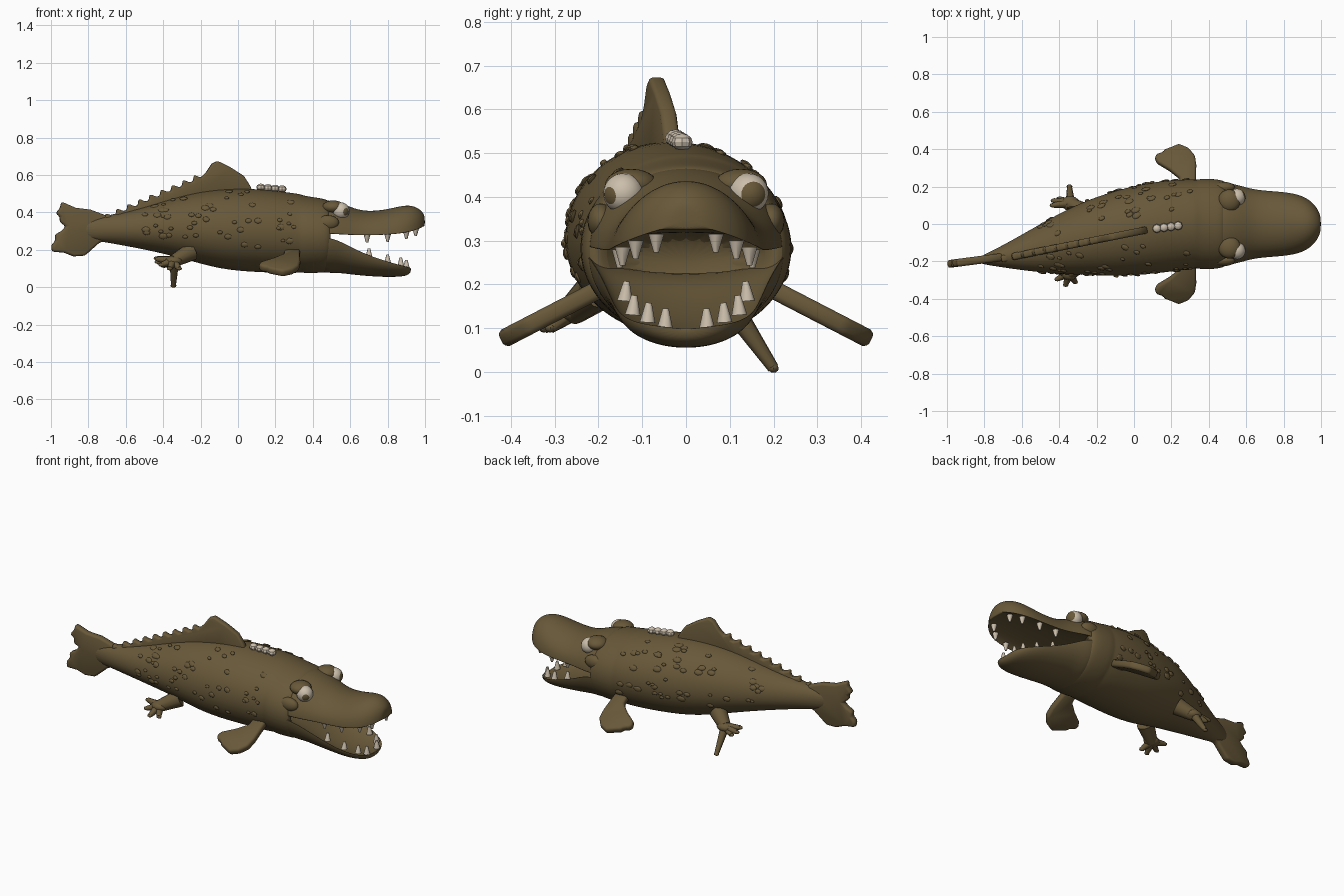
import bpy, bmesh, math, random
from mathutils import Vector, Matrix

if "Cube" in bpy.data.objects:
    bpy.data.objects.remove(bpy.data.objects["Cube"], do_unlink=True)
random.seed(4)


def material(name, rgb):
    m = bpy.data.materials.new(name)
    m.use_nodes = True
    m.diffuse_color = (*rgb, 1)
    bsdf = m.node_tree.nodes["Principled BSDF"]
    bsdf.inputs["Base Color"].default_value = (*rgb, 1)
    bsdf.inputs["Roughness"].default_value = 0.8
    return m


BROWN = material("olive_brown", (0.138, 0.098, 0.041))
IVORY = material("ivory", (0.60, 0.52, 0.41))


def finish(name, bm, mat, angle=50):
    bmesh.ops.recalc_face_normals(bm, faces=bm.faces)
    mesh = bpy.data.meshes.new(name)
    bm.to_mesh(mesh)
    bm.free()
    ob = bpy.data.objects.new(name, mesh)
    bpy.context.collection.objects.link(ob)
    mesh.materials.append(mat)
    bpy.ops.object.select_all(action="DESELECT")
    ob.select_set(True)
    bpy.context.view_layer.objects.active = ob
    bpy.ops.object.shade_smooth_by_angle(angle=math.radians(angle))
    return ob


def loft(name, stations, seg=24):
    """Stations: x, centre y, half width, edge z, height above edge, depth below edge."""
    bm = bmesh.new()
    rings = []
    for x, cy, w, e, up, down in stations:
        ring = []
        for i in range(seg):
            t = 2 * math.pi * i / seg
            s = math.sin(t)
            ring.append(bm.verts.new((x, cy + w * math.cos(t), e + s * (up if s > 0 else down))))
        rings.append(ring)
    for a, b in zip(rings, rings[1:]):
        for i in range(seg):
            j = (i + 1) % seg
            bm.faces.new((a[i], a[j], b[j], b[i]))
    bm.faces.new(rings[0])
    bm.faces.new(rings[-1])
    ob = finish(name, bm, BROWN)
    sub = ob.modifiers.new("smooth", "SUBSURF")
    sub.levels = sub.render_levels = 2
    return ob


def plate(name, pts, origin, u, v, thick):
    """Flat outline given thickness and softened edges."""
    o, u, v = Vector(origin), Vector(u), Vector(v)
    bm = bmesh.new()
    bm.faces.new([bm.verts.new(o + u * a + v * b) for a, b in pts])
    ob = finish(name, bm, BROWN)
    sol = ob.modifiers.new("thickness", "SOLIDIFY")
    sol.thickness, sol.offset = thick, 0
    bev = ob.modifiers.new("round", "BEVEL")
    bev.width, bev.segments = thick * 0.3, 2
    return ob


def turn(direction):
    return direction.to_track_quat("Z", "Y").to_matrix().to_4x4()


def cone(bm, a, b, r1, r2, seg=8):
    a, b = Vector(a), Vector(b)
    bmesh.ops.create_cone(bm, cap_ends=True, segments=seg, radius1=r1, radius2=r2,
                          depth=(b - a).length, matrix=Matrix.Translation((a + b) / 2) @ turn(b - a))


def ball(bm, loc, size, rot=Matrix(), seg=12):
    bmesh.ops.create_uvsphere(bm, u_segments=seg, v_segments=seg // 2 + 2, radius=1,
                              matrix=Matrix.Translation(loc) @ rot @ Matrix.Diagonal((*size, 1)))


# Body with a gill step and a hollow throat
BODY = [(-.84, -.195, .015, .31, .04, .05), (-.72, -.178, .052, .31, .07, .068),
        (-.5, -.13, .132, .31, .118, .108), (-.3, -.08, .192, .31, .188, .155),
        (-.1, -.05, .232, .30, .23, .207), (.1, -.02, .25, .30, .23, .222),
        (.3, 0, .243, .29, .215, .218), (.335, 0, .237, .29, .209, .212),
        (.355, 0, .245, .285, .205, .212), (.45, 0, .243, .28, .197, .205)]
loft("body", BODY + [(.50, 0, .226, .277, .188, .195), (.495, 0, .185, .275, .06, .13),
                     (.40, 0, .13, .26, .05, .08)])

# Jaws
loft("upper_jaw", [(.40, 0, .225, .285, .19, -.03), (.5, 0, .226, .279, .187, -.04),
                   (.58, 0, .203, .273, .168, -.055), (.66, 0, .182, .270, .136, -.06),
                   (.78, 0, .175, .272, .14, -.06), (.87, 0, .163, .280, .157, -.055),
                   (.93, 0, .137, .293, .147, -.04), (.97, 0, .10, .31, .11, -.02),
                   (.992, 0, .06, .325, .07, .0), (.999, 0, .03, .34, .035, .015)])
loft("lower_jaw", [(.40, 0, .23, .277, -.04, .2), (.5, 0, .227, .272, -.06, .197),
                   (.55, 0, .21, .252, -.075, .178), (.62, 0, .19, .215, -.075, .15),
                   (.7, 0, .174, .178, -.07, .12), (.8, 0, .157, .142, -.055, .089),
                   (.87, 0, .13, .122, -.035, .066), (.91, 0, .09, .11, -.015, .047),
                   (.925, 0, .045, .103, .0, .02)])

# Teeth and pale back scutes
bm = bmesh.new()
for s in (-1, 1):
    for x, y, z in ((.95, .068, .315), (.90, .115, .30), (.80, .145, .285), (.69, .152, .28)):
        cone(bm, (x, s * y, z), (x, s * y, z - .042), .018, .006)
    for x, y, z in ((.9, .048, .10), (.87, .088, .113), (.8, .122, .13), (.7, .14, .162)):
        cone(bm, (x, s * y, z), (x, s * y * .97, z + .045), .018, .007)
finish("teeth", bm, IVORY)
bm = bmesh.new()
for i in range(4):
    ball(bm, (.122 + i * .038, -.024 + .005 * i, .534 - .003 * i), (.024, .024, .02), seg=8)
finish("back_scutes", bm, IVORY, 30)

# Eyes with brown pupils, under low brows
eyes = {"left": (1, Vector((.95, .3, -.05)), .74), "right": (-1, Vector((.66, -.74, -.12)), .88)}
for side, (s, look, edge) in eyes.items():
    look.normalize()
    bm = bmesh.new()
    ball(bm, (.55, s * .143, .408), (.046, .046, .046), turn(look), 24)
    eye = finish(side + "_eye", bm, IVORY)
    eye.data.materials.append(BROWN)
    for f in eye.data.polygons:
        f.material_index = int(f.normal.dot(look) > edge)
    bm = bmesh.new()
    ball(bm, (.51, s * .125, .428), (.06, .06, .036), seg=20)
    ball(bm, (.48, s * .195, .345), (.06, .03, .04), seg=20)
    finish(side + "_brow", bm, BROWN)

# Dorsal fin running into a saw-toothed ridge
ridge = [(.08, .50), (.065, .54), (.03, .595), (-.04, .64), (-.11, .675), (-.14, .66), (-.17, .615)]
for i in range(9):
    x = -.20 - i * .059
    tip = .60 - i * .0255
    ridge += [(x, tip - .015), (x - .035, tip), (x - .04, tip - .035)]
ridge += [(-.74, .33), (-.5, .36), (-.3, .43), (-.1, .48)]
plate("dorsal_ridge", ridge, (0, -.045, 0), (1, .2, 0), (0, 0, 1), .038)

# Tail fin
plate("tail_fin", [(-.68, .36), (-.71, .385), (-.79, .415), (-.87, .425), (-.945, .458), (-.95, .425),
                   (-.975, .395), (-.95, .375), (-.955, .35), (-.92, .325), (-.945, .30), (-.98, .28),
                   (-.975, .25), (-.998, .225), (-.995, .19), (-.93, .185), (-.88, .165), (-.82, .168),
                   (-.74, .24), (-.68, .25)],
      (0, -.085, 0), (1, .13, 0), (0, 0, 1), .042)

# Front paddles
for s, side in ((1, "left"), (-1, "right")):
    plate(side + "_paddle", [(.25, -.04), (.245, .02), (.19, .07), (.125, .115), (.11, .145), (.125, .17),
                             (.15, .175), (.165, .195), (.2, .21), (.24, .23), (.29, .205), (.325, .16),
                             (.333, .1), (.33, -.04)],
          (0, s * .225, .175), (1, 0, 0), (0, s * .87, -.45), .042)

# Hind feet with splayed toes
feet = {"left": ((-.26, .06, .19), (-.34, .11, .14),
                 ((-.345, .2, .008), (-.435, .1, .155), (-.43, .125, .135), (-.40, .135, .115))),
        "right": ((-.25, -.2, .19), (-.345, -.26, .14),
                  ((-.43, -.25, .15), (-.41, -.295, .12), (-.365, -.325, .1), (-.315, -.31, .1)))}
for side, (root, palm, toes) in feet.items():
    bm = bmesh.new()
    cone(bm, root, palm, .05, .034, 12)
    ball(bm, palm, (.05, .04, .028))
    for toe in toes:
        cone(bm, palm, toe, .026, .013, 8)
        ball(bm, toe, (.016, .012, .01), seg=8)
    finish(side + "_hind_foot", bm, BROWN)

# Low scales scattered over the flanks
bm = bmesh.new()
for i in range(100):
    k = random.randrange(2, len(BODY) - 4)
    f = random.random()
    x, cy, w, e, up, down = (a + (b - a) * f for a, b in zip(BODY[k], BODY[k + 1]))
    t = random.uniform(-.45, 1.25)
    c, h = math.cos(t), math.sin(t)
    s = random.choice((-1, 1))
    n = Vector((-.2, s * c, h))
    r = random.uniform(.012, .026)
    ball(bm, (x, cy + s * w * c * .985, e + h * .985 * (up if h > 0 else down)),
         (r, r * .7, .007), turn(n), 8)
finish("flank_scales", bm, BROWN)
